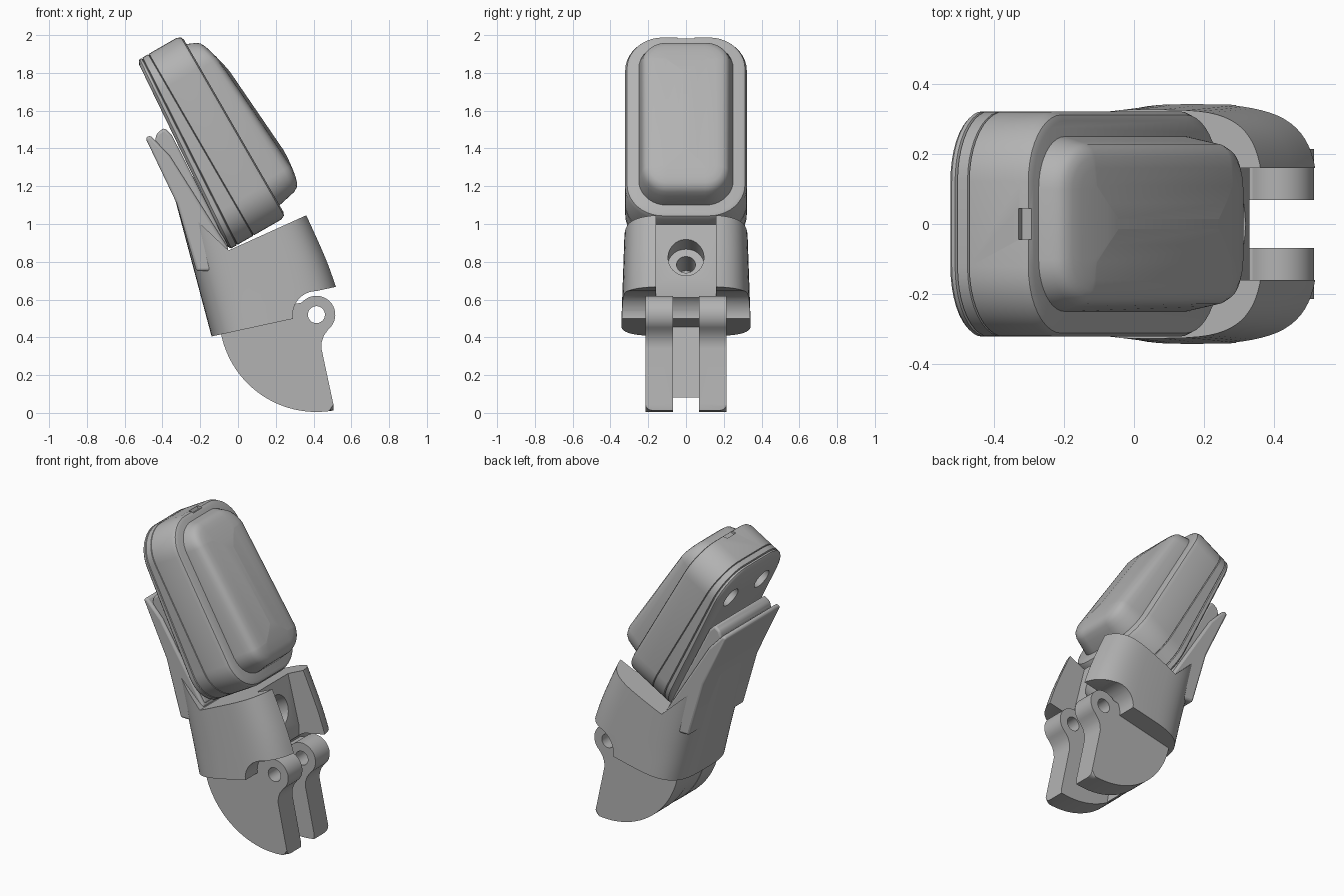
import bpy, bmesh, math
from mathutils import Vector

cube = bpy.data.objects.get("Cube")
if cube:
    bpy.data.objects.remove(cube, do_unlink=True)

grey = bpy.data.materials.new("plain grey")
grey.use_nodes = True
COLOUR = (0.45, 0.45, 0.45, 1)
grey.diffuse_color = COLOUR
grey.node_tree.nodes["Principled BSDF"].inputs["Base Color"].default_value = COLOUR

PIVOT = (0.415, 0.52)


# Helpers
def finish(name, bm):
    bmesh.ops.recalc_face_normals(bm, faces=bm.faces)
    mesh = bpy.data.meshes.new(name)
    bm.to_mesh(mesh)
    bm.free()
    mesh.materials.append(grey)
    ob = bpy.data.objects.new(name, mesh)
    bpy.context.collection.objects.link(ob)
    return ob


def loft_mesh(rings):
    """Skin a stack of equal-length rings and cap both ends."""
    bm = bmesh.new()
    rows = [[bm.verts.new(p) for p in ring] for ring in rings]
    n = len(rows[0])
    for a, b in zip(rows, rows[1:]):
        for i in range(n):
            j = (i + 1) % n
            bm.faces.new((a[i], a[j], b[j], b[i]))
    bm.faces.new(rows[0])
    bm.faces.new(rows[-1])
    return bm


def loft(name, rings):
    return finish(name, loft_mesh(rings))


def prism_mesh(pts, y0, y1):
    return loft_mesh([[(x, y, z) for x, z in pts] for y in (y0, y1)])


def prism(name, pts, y0, y1):
    return finish(name, prism_mesh(pts, y0, y1))


def arc(cx, cz, r, a0, a1, n):
    angles = [math.radians(a0 + (a1 - a0) * i / n) for i in range(n + 1)]
    return [(cx + r * math.cos(a), cz + r * math.sin(a)) for a in angles]


def circle(cx, cz, r, n=40):
    return arc(cx, cz, r, 0, 360, n)[:-1]


def activate(ob):
    bpy.ops.object.select_all(action='DESELECT')
    ob.select_set(True)
    bpy.context.view_layer.objects.active = ob


def cut(ob, cutter):
    mod = ob.modifiers.new("cut", 'BOOLEAN')
    mod.operation = 'DIFFERENCE'
    mod.solver = 'EXACT'
    mod.object = cutter
    activate(ob)
    bpy.ops.object.modifier_apply(modifier=mod.name)
    bpy.data.objects.remove(cutter, do_unlink=True)


def smooth(ob, angle=32):
    activate(ob)
    bpy.ops.object.shade_smooth_by_angle(angle=math.radians(angle))


# Tilted frame of the pod: u runs down its length, w points out of its face
TOP = Vector((-0.30, 0, 2.0))
U = Vector((0.5, 0, -0.866))
W = Vector((0.866, 0, 0.5))


def loc(u, y, w):
    return TOP + U * u + W * w + Vector((0, y, 0))


def rounded(u0, u1, half, r, inset, n=10):
    """Rounded rectangle as (u, y) points."""
    u0, u1, half, r = u0 + inset, u1 - inset, half - inset, max(r - inset, 0.004)
    corners = ((u1 - r, half - r, 0), (u0 + r, half - r, 90),
               (u0 + r, r - half, 180), (u1 - r, r - half, 270))
    return [p for cu, cy, a in corners for p in arc(cu, cy, r, a, a + 90, n)]


def drill(u, y, r, w0, w1):
    return loft("drill", [[loc(a, b, w) for a, b in circle(u, y, r)] for w in (w0, w1)])


# Pod: rounded slab with a tapered back plate and two seam grooves
LENGTH = 1.11
layers = ((-0.27, -0.35, 0.025), (-0.263, -0.343, 0.007), (-0.255, -0.335, 0),
          (-0.244, -0.304, 0), (-0.24, -0.30, 0.008), (-0.236, -0.296, 0),
          (-0.203, -0.203, 0), (-0.20, -0.20, 0.008), (-0.197, -0.197, 0),
          (-0.03, -0.03, 0), (-0.008, -0.008, 0.01), (0, 0, 0.028))
pod = loft("pod", [[loc(u, y, a + (b - a) * u / LENGTH)
                    for u, y in rounded(0, LENGTH, 0.322, 0.2, inset)]
                   for a, b, inset in layers])
for side in (-1, 1):
    cut(pod, drill(0.22, side * 0.16, 0.065, -0.4, -0.16))
cut(pod, loft("notch", [[loc(u, y, w) for u, y in ((-0.05, -0.045), (0.02, -0.045),
                                                    (0.02, 0.045), (-0.05, 0.045))]
                        for w in (-0.035, 0.05)]))
smooth(pod)

# Pad: domed cushion on the pod face
steps = ((-0.02, 0), (0.012, 0), (0.5, 0.015), (0.72, 0.022), (0.88, 0.036),
         (0.96, 0.058), (1.0, 0.09), (1.02, 0.14), (1.03, 0.19), (1.03, 0.235))


def pad_height(u):
    t = (u - 0.07) / 0.96
    return 0.07 + 0.27 * t - 0.2 * t * t


pad = loft("pad", [[loc(u, y, k * pad_height(u))
                    for u, y in rounded(0.055, 1.04, 0.25, 0.15, inset)]
                   for k, inset in steps])
smooth(pad, 45)


# Holder: sleeve lofted from squarish ovals, then trimmed
def oval(z):
    left = -0.14 - 0.266 * (z - 0.405)
    right = 0.545 - 0.41 * max(z - 0.6, 0) ** 1.15 - 0.05 * max(z - 0.8, 0)
    cx, hx, hy = (left + right) / 2, (right - left) / 2, 0.345 - 0.035 * (z - 0.4)
    ring = []
    for i in range(72):
        a = math.tau * i / 72
        c, s = math.cos(a), math.sin(a)
        ring.append((cx + hx * math.copysign(abs(c) ** 0.58, c),
                     hy * math.copysign(abs(s) ** 0.58, s), z))
    return ring


holder = loft("holder", [oval(0.3 + 0.06 * i) for i in range(17)])
cut(holder, prism("base_trim", [(-0.3, 0.37), (0.7, 0.587), (0.7, 0), (-0.3, 0)], -1, 1))
cut(holder, prism("seat_trim", [(-0.05, 0.86), (0.6, 1.154), (0.6, 1.6),
                                (-0.6, 1.6), (-0.6, 1.38)], -1, 1))
cut(holder, prism("pivot_trim", circle(*PIVOT, 0.125), -1, 1))
cut(holder, prism("corner_trim", [(0.415, 0.3), (0.7, 0.3), (0.7, 0.7),
                                  (0.53, 0.67), (0.415, 0.645)], -1, 1))
cut(holder, prism("front_slot", [(0.24, 1.04), (0.33, 0.68), (0.33, 0.4), (0.8, 0.4),
                                 (0.8, 1.4), (0.24, 1.4)], -0.16, 0.16))
cut(holder, drill(1.317, 0, 0.095, 0.2, -0.15))
cut(holder, drill(1.317, 0, 0.05, 0.2, -0.3))
smooth(holder)

# Tongue: two-layer clip behind the pod
outer = [(-0.49, 1.455), (-0.465, 1.47), (-0.36, 1.36), (-0.05, 0.87), (-0.1, 0.75),
         (-0.22, 0.75), (-0.325, 1.11)]
inner = [(-0.44, 1.44), (-0.43, 1.48), (-0.39, 1.51), (-0.35, 1.47), (-0.05, 0.88),
         (-0.15, 0.85)]
for name, pts, half in (("tongue_outer", outer, 0.285), ("tongue_inner", inner, 0.265)):
    tongue = prism(name, pts, -half, half)
    bevel = tongue.modifiers.new("soft_edges", 'BEVEL')
    bevel.width = 0.014
    bevel.segments = 3
    smooth(tongue, 40)

# Lower arms: quarter-round plates with a pivot eye
arm_profile = (arc(*PIVOT, 0.515, -80, -185, 40) + [(0.0, 0.62), (0.27, 0.57)]
               + arc(*PIVOT, 0.1, 140, -50, 24)
               + [(0.455, 0.41), (0.443, 0.375), (0.442, 0.34), (0.505, 0.045)])
for side, name in ((1, "back_arm"), (-1, "front_arm")):
    bm = prism_mesh(arm_profile, side * 0.068, side * 0.215)
    rim = [e for e in bm.edges if all(
        abs(v.co.y) > 0.2 and
        abs(math.hypot(v.co.x - PIVOT[0], v.co.z - PIVOT[1]) - 0.515) < 0.002
        for v in e.verts)]
    bmesh.ops.bevel(bm, geom=rim, offset=0.038, segments=3, profile=0.5, affect='EDGES')
    arm = finish(name, bm)
    cut(arm, prism("eye", circle(*PIVOT, 0.045), -1, 1))
    smooth(arm)

# Web joining the arms at the back
web = prism("arm_web", arc(*PIVOT, 0.513, -121, -185, 24) + [(0.06, 0.6)], -0.07, 0.07)
smooth(web)
